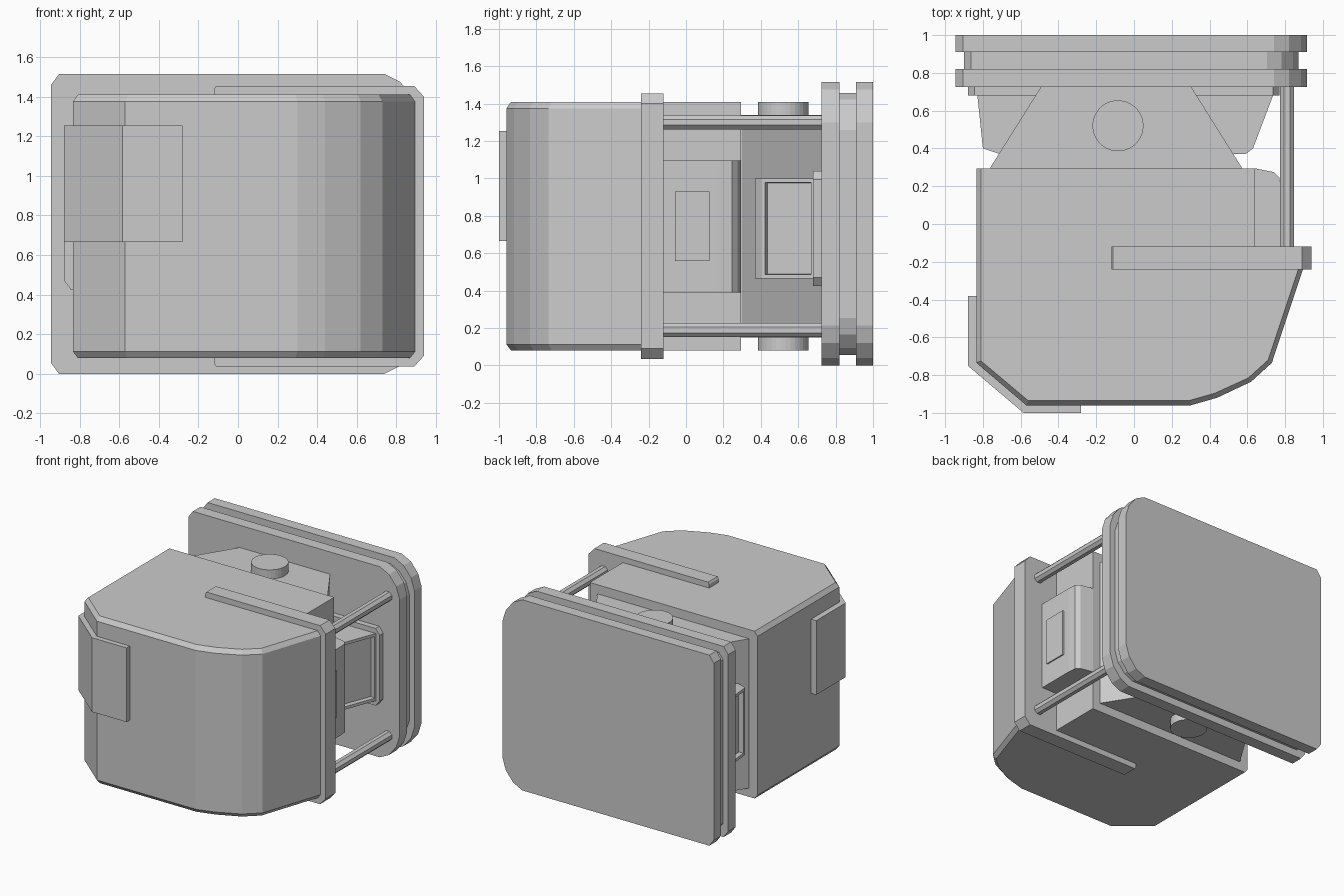
import bpy, bmesh, math

if "Cube" in bpy.data.objects:
    bpy.data.objects.remove(bpy.data.objects["Cube"])


def finish(name, bm):
    bmesh.ops.recalc_face_normals(bm, faces=bm.faces)
    me = bpy.data.meshes.new(name)
    bm.to_mesh(me)
    bm.free()
    ob = bpy.data.objects.new(name, me)
    bpy.context.collection.objects.link(ob)
    return ob


def loft(rings):
    """Join closed rings of 3D points and cap both ends."""
    bm = bmesh.new()
    vs = [[bm.verts.new(p) for p in r] for r in rings]
    n = len(vs[0])
    for a, b in zip(vs, vs[1:]):
        for i in range(n):
            j = (i + 1) % n
            bm.faces.new((a[i], a[j], b[j], b[i]))
    bm.faces.new(vs[0][::-1])
    bm.faces.new(vs[-1])
    bmesh.ops.recalc_face_normals(bm, faces=bm.faces)
    return bm


def prism_z(name, pts, z0, z1):
    return finish(name, loft([[(x, y, z) for x, y in pts] for z in (z0, z1)]))


def prism_y(name, pts, y0, y1):
    return finish(name, loft([[(x, y, z) for x, z in pts] for y in (y0, y1)]))


def mirrored(half, mid):
    """Complete an xz profile by reflecting its upper half about z = mid."""
    return half + [(x, 2 * mid - z) for x, z in reversed(half)]


def cylinder(name, loc, r, length, sides, axis):
    def ring(t):
        out = []
        for i in range(sides):
            a = 2 * math.pi * (i + 0.5) / sides
            u, v = r * math.cos(a), r * math.sin(a)
            out.append((loc[0] + u, loc[1] + v, loc[2] + t) if axis == 'z'
                       else (loc[0] + u, loc[1] + t, loc[2] + v))
        return out
    return finish(name, loft([ring(-length / 2), ring(length / 2)]))


MID = 0.757

# Rear plates with a thinner gasket between them
plate = mirrored([(-0.945, 1.46), (-0.905, 1.515), (0.74, 1.515), (0.82, 1.475),
                  (0.885, 1.395), (0.915, 1.30)], MID)
prism_y("mount_plate", plate, 0.725, 0.82)
prism_y("rear_plate", plate, 0.91, 1.0)
gasket = [(-0.015 + (x + 0.015) * 0.952, MID + (z - MID) * 0.925) for x, z in plate]
prism_y("gasket", gasket, 0.82, 0.91)

# Main housing, with chamfered top and bottom rims on the outer walls
outer = [(-0.835, 0.295), (-0.835, -0.735), (-0.57, -0.96), (0.30, -0.96), (0.44, -0.92),
         (0.62, -0.835), (0.73, -0.735), (0.895, -0.24), (0.895, -0.13), (0.64, -0.13), (0.64, 0.295)]
inner = [(-0.81, 0.295), (-0.81, -0.725), (-0.56, -0.935), (0.29, -0.935), (0.43, -0.895),
         (0.605, -0.815), (0.71, -0.72), (0.87, -0.24), (0.87, -0.13), (0.64, -0.13), (0.64, 0.295)]
levels = [(inner, 0.08), (outer, 0.112), (outer, 1.375), (inner, 1.41)]
finish("housing", loft([[(x, y, z) for x, y in p] for p, z in levels]))

# Flat collar behind the housing's right half
prism_y("collar", mirrored([(-0.12, 1.44), (-0.11, 1.455), (0.89, 1.455), (0.94, 1.40)], 0.745),
        -0.24, -0.12)

# Wraparound guard on the left front corner
prism_z("corner_guard", [(-0.82, -0.38), (-0.88, -0.38), (-0.88, -0.75), (-0.585, -1.0),
                         (-0.28, -1.0), (-0.28, -0.95), (-0.57, -0.95), (-0.82, -0.735)],
        0.665, 1.255)

# Tapered neck and its pivot pin
prism_z("neck", [(-0.76, 0.28), (0.57, 0.28), (0.57, 0.30), (0.30, 0.73),
                 (-0.49, 0.73), (-0.76, 0.30)], 0.15, 1.338)
cylinder("pivot_pin", (-0.085, 0.52, 0.745), 0.135, 1.33, 32, 'z')

# Cross box with recessed side faces
box = [(-0.83, 0.69), (-0.80, 0.40), (-0.71, 0.37), (0.59, 0.37), (0.63, 0.40), (0.74, 0.69)]
bm = loft([[(x, y, z) for x, y in box] for z in (0.465, 1.0)])
for sx in (-1, 1):
    side = max(bm.faces, key=lambda f: f.normal.x * sx)
    bmesh.ops.inset_individual(bm, faces=[side], thickness=0.032, depth=0)
    bmesh.ops.inset_individual(bm, faces=[side], thickness=0.0005, depth=-0.04)
finish("cross_box", bm)

# Flange joining the cross box to the mount plate
prism_y("cross_flange", mirrored([(-0.88, 0.995), (-0.845, 1.04), (0.735, 1.04), (0.77, 0.995)], 0.733),
        0.68, 0.73)

# Rounded side motor and its cover
prism_z("side_motor", [(0.53, -0.125), (0.775, -0.125), (0.775, 0.18), (0.77, 0.245),
                       (0.74, 0.275), (0.64, 0.295), (0.53, 0.295)], 0.39, 1.095)
prism_z("motor_cover", [(0.76, -0.06), (0.785, -0.06), (0.785, 0.125), (0.76, 0.125)], 0.56, 0.93)

# Guide rods from collar to mount plate
for label, z in (("upper", 1.30), ("lower", 0.19)):
    cylinder(label + "_guide_rod", (0.81, 0.305, z), 0.04, 0.86, 8, 'y')
